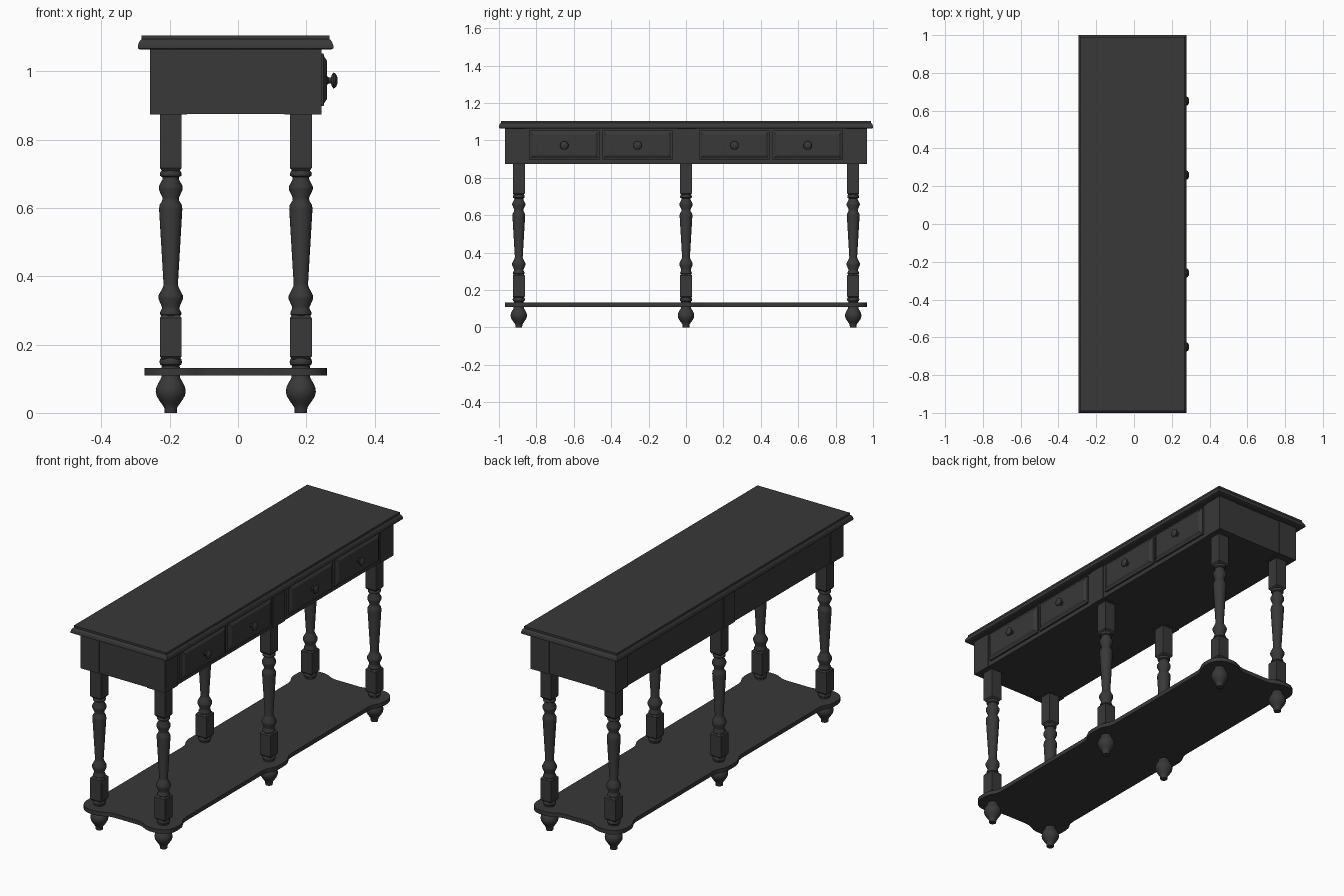
import bpy, bmesh, math
from mathutils import Vector, Matrix

if "Cube" in bpy.data.objects:
    bpy.data.objects.remove(bpy.data.objects["Cube"])

mat = bpy.data.materials.new("dark_paint")
mat.diffuse_color = (0.04, 0.04, 0.04, 1)
mat.use_nodes = True
mat.node_tree.nodes["Principled BSDF"].inputs["Base Color"].default_value = mat.diffuse_color
SIDE = Matrix.Rotation(math.pi / 2, 4, 'Y')      # turns local z to world +x


def loft(name, rings, loc=(0, 0, 0), rot=None, smooth=None):
    """Skin a list of equal-length point rings and cap both ends."""
    bm = bmesh.new()
    loops = [[bm.verts.new(p) for p in ring] for ring in rings]
    n = len(loops[0])
    for a, b in zip(loops, loops[1:]):
        for i in range(n):
            j = (i + 1) % n
            bm.faces.new((a[i], a[j], b[j], b[i]))
    bm.faces.new(loops[0][::-1])
    bm.faces.new(loops[-1])
    bmesh.ops.recalc_face_normals(bm, faces=bm.faces)
    mesh = bpy.data.meshes.new(name)
    bm.to_mesh(mesh)
    bm.free()
    if rot:
        mesh.transform(rot)
    mesh.materials.append(mat)
    ob = bpy.data.objects.new(name, mesh)
    ob.location = loc
    bpy.context.collection.objects.link(ob)
    if smooth:
        bpy.ops.object.select_all(action='DESELECT')
        ob.select_set(True)
        bpy.context.view_layer.objects.active = ob
        bpy.ops.object.shade_smooth_by_angle(angle=math.radians(smooth))
    return ob


def rect(hx, hy, z):
    return [(-hx, -hy, z), (hx, -hy, z), (hx, hy, z), (-hx, hy, z)]


def circle(r, z, n=24):
    return [(r * math.cos(2 * math.pi * i / n), r * math.sin(2 * math.pi * i / n), z) for i in range(n)]


def box(name, x0, x1, y0, y1, z0, z1):
    hx, hy = (x1 - x0) / 2, (y1 - y0) / 2
    return loft(name, [rect(hx, hy, z0), rect(hx, hy, z1)], ((x0 + x1) / 2, (y0 + y1) / 2, 0))


CX = -0.007
LEG_X = {"back": -0.197, "front": 0.184}
LEG_Y = {"left": -0.894, "middle": 0, "right": 0.894}

# table top with moulded edge
edge = [(0.006, 1.064), (0, 1.067), (0, 1.075), (0.003, 1.085), (0.008, 1.092), (0.011, 1.094), (0.011, 1.105)]
loft("table_top", [rect(0.286 - i, 1 - i, z) for i, z in edge], (CX, 0, 0))

# apron body and its posts
X0, X1, Y, Z0, Z1 = -0.258, 0.245, 0.967, 0.874, 1.066
box("apron", X0 + 0.004, X1 - 0.004, -Y + 0.004, Y - 0.004, Z0 + 0.001, Z1)
for s, tag in ((-1, "left"), (1, "right")):
    ya, yb = sorted((s * 0.859, s * Y))
    box("front_post_" + tag, X1 - 0.109, X1, ya, yb, Z0, Z1)
    box("back_post_" + tag, X0, X0 + 0.109, ya, yb, Z0, Z1)
box("front_post_middle", X1 - 0.109, X1, -0.047, 0.047, Z0, Z1)
box("back_post_middle", X0, X0 + 0.109, -0.047, 0.047, Z0, Z1)

# drawers and knobs
front = [(0, 0.235), (0, 0.250), (0.005, 0.252), (0.008, 0.252), (0.020, 0.260)]
knob = [(0.012, 0.255), (0.012, 0.262), (0.009, 0.265), (0.009, 0.272), (0.018, 0.275),
        (0.023, 0.279), (0.022, 0.284), (0.015, 0.289), (0.006, 0.292)]
for k, y in enumerate((-0.651, -0.259, 0.259, 0.651)):
    loft(f"drawer_{k + 1}", [rect(0.077 - i, 0.188 - i, x) for i, x in front], (0, y, 0.975), SIDE)
    loft(f"knob_{k + 1}", [circle(r, x, 16) for r, x in knob], (0, y, 0.973), SIDE, 40)

# turned legs: foot, round profile and square blocks
foot = [(0.018, 0), (0.019, 0.016), (0.026, 0.026), (0.033, 0.036), (0.041, 0.049), (0.044, 0.062),
        (0.042, 0.075), (0.036, 0.088), (0.030, 0.098), (0.027, 0.105), (0.027, 0.112)]
turning = [(0.027, 0.130), (0.026, 0.138), (0.031, 0.142), (0.033, 0.149), (0.031, 0.157), (0.028, 0.162),
           (0.028, 0.285), (0.031, 0.288), (0.031, 0.294), (0.026, 0.304), (0.026, 0.311), (0.036, 0.334),
           (0.036, 0.343), (0.024, 0.366), (0.022, 0.371), (0.021, 0.376), (0.034, 0.596), (0.033, 0.608),
           (0.025, 0.621), (0.024, 0.630), (0.035, 0.654), (0.035, 0.663), (0.024, 0.684), (0.024, 0.690),
           (0.031, 0.694), (0.032, 0.700), (0.030, 0.706), (0.027, 0.709), (0.027, 0.730)]
low_block = [(0.025, 0.157), (0.032, 0.165), (0.032, 0.278), (0.025, 0.287)]
top_block = [(0.025, 0.708), (0.032, 0.717), (0.032, 0.876)]
for row, x in LEG_X.items():
    for tag, y in LEG_Y.items():
        name, at = f"{row}_{tag}_leg", (x, y, 0)
        loft(name + "_foot", [circle(*p) for p in foot], at, None, 35)
        loft(name + "_turning", [circle(*p) for p in turning], at, None, 35)
        loft(name + "_low_block", [rect(r, r, z) for r, z in low_block], at)
        loft(name + "_top_block", [rect(r, r, z) for r, z in top_block], at)

# shelf with rounded lobes around the legs: one quarter outline, mirrored
W, L, R = 0.267, 0.969, 0.076
dip = [(0.030, 0.0), (0.055, 0.005), (0.075, 0.015), (0.095, 0.025), (0.120, 0.029)]
quarter = [(W - i, d) for d, i in dip]
quarter += [(W - i, L - R - d) for d, i in reversed(dip)]
quarter += [(W - R + R * math.cos(a), L - R + R * math.sin(a)) for a in [math.pi / 16 * k for k in range(9)]]
quarter += [(W - R - d, L - i) for d, i in dip]
half = quarter + [(-x, y) for x, y in reversed(quarter)]
outline = half + [(-x, -y) for x, y in half]
loft("shelf", [[(x, y, z) for x, y in outline] for z in (0.110, 0.132)], (CX, 0, 0), None, 30)
